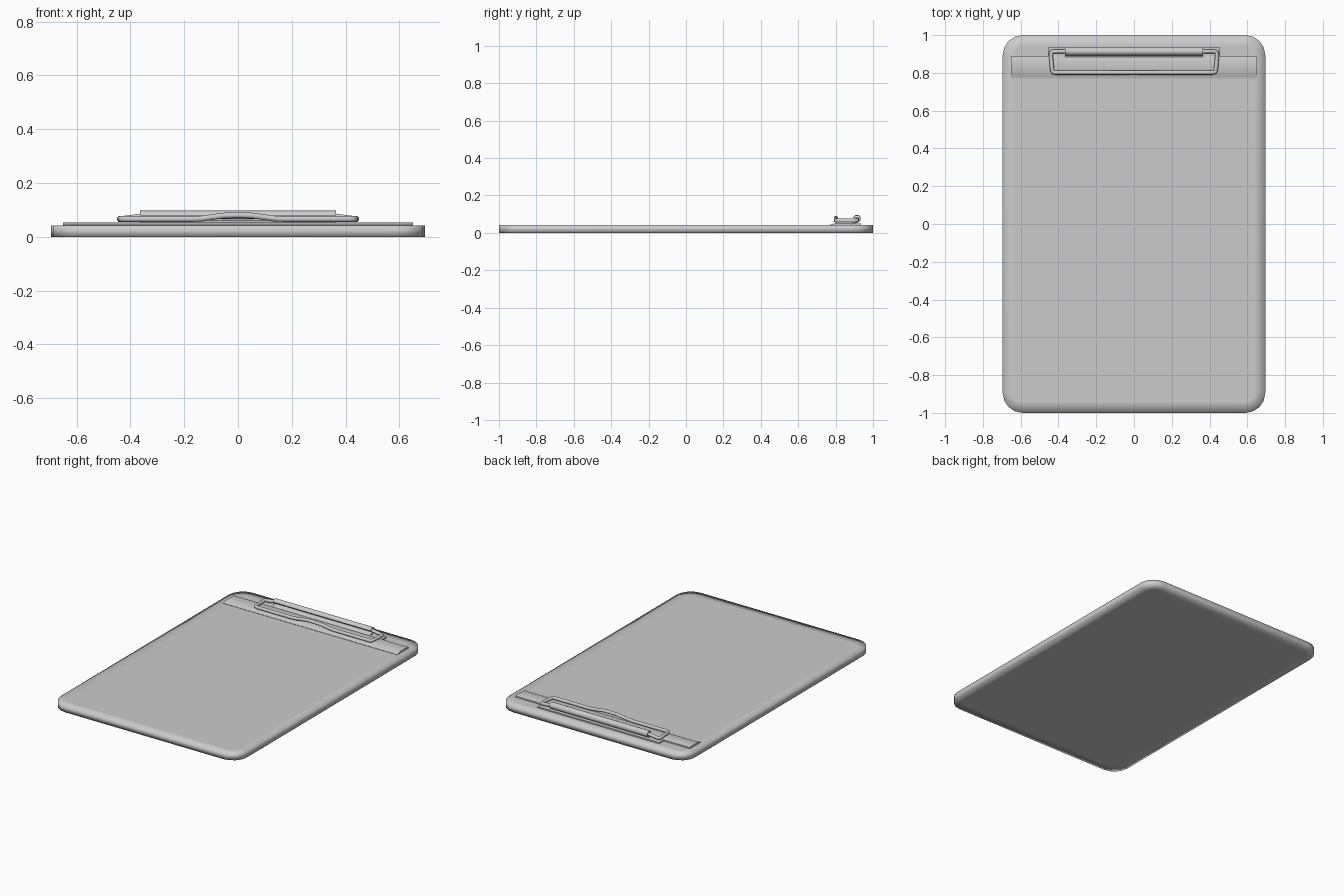
import bpy, bmesh, math
from mathutils import Vector

if "Cube" in bpy.data.objects:
    bpy.data.objects.remove(bpy.data.objects["Cube"])


def finish(bm, name, angle=None):
    bmesh.ops.recalc_face_normals(bm, faces=bm.faces[:])
    mesh = bpy.data.meshes.new(name)
    bm.to_mesh(mesh)
    bm.free()
    for p in mesh.polygons:
        p.use_smooth = True
    ob = bpy.data.objects.new(name, mesh)
    bpy.context.collection.objects.link(ob)
    if angle is not None:
        bpy.ops.object.select_all(action='DESELECT')
        ob.select_set(True)
        bpy.context.view_layer.objects.active = ob
        bpy.ops.object.shade_smooth_by_angle(angle=math.radians(angle))
    return ob


def extrude_profile(name, pts, half_width, angle):
    """Closed (y, z) profile extruded symmetrically along x."""
    bm = bmesh.new()
    face = bm.faces.new([bm.verts.new((-half_width, y, z)) for y, z in pts])
    ext = bmesh.ops.extrude_face_region(bm, geom=[face])
    verts = [v for v in ext['geom'] if isinstance(v, bmesh.types.BMVert)]
    bmesh.ops.translate(bm, verts=verts, vec=(2 * half_width, 0, 0))
    return finish(bm, name, angle)


# Board: rounded rectangle, softly shaded toward its rim
bm = bmesh.new()
W, L, R, T = 0.695, 1.0, 0.105, 0.042
outline = []
for q, (sx, sy) in enumerate(((1, 1), (-1, 1), (-1, -1), (1, -1))):
    for i in range(5):
        a = math.radians(90 * q + 22.5 * i)
        outline.append((sx * (W - R) + R * math.cos(a), sy * (L - R) + R * math.sin(a)))
bottom = bm.faces.new([bm.verts.new((x, y, 0)) for x, y in outline])
top = bm.faces.new([bm.verts.new((x, y, T)) for x, y in outline])
n = len(outline)
b, t = bottom.verts[:], top.verts[:]
for i in range(n):
    j = (i + 1) % n
    bm.faces.new((b[i], b[j], t[j], t[i]))
bmesh.ops.recalc_face_normals(bm, faces=bm.faces[:])
bmesh.ops.inset_individual(bm, faces=[top, bottom], thickness=0.06)
finish(bm, "board")

# Clamp plate with a sloping front lip
extrude_profile("clamp_plate", [(0.770, 0.040), (0.770, 0.044), (0.785, 0.047), (0.800, 0.054),
                                (0.880, 0.054), (0.887, 0.051), (0.887, 0.040)], 0.65, 40)

# Hinge foot behind the plate
extrude_profile("hinge_foot", [(0.885, 0.040), (0.885, 0.050), (0.935, 0.050), (0.935, 0.040)], 0.455, 30)

# Hinge barrel: sheet curled round the wire
cy, cz, ro, ri = 0.914, 0.076, 0.021, 0.015
arc = [math.radians(-80 + 250 * i / 12) for i in range(13)]
curl = [(cy + ro * math.cos(a), cz + ro * math.sin(a)) for a in arc]
curl += [(cy + ri * math.cos(a), cz + ri * math.sin(a)) for a in reversed(arc)]
curl += [(0.900, 0.060), (0.885, 0.052), (0.900, 0.049)]
extrude_profile("hinge_barrel", curl, 0.365, 40)

# Wire clip: closed loop with a raised thumb arch at the front
half = [(0.0, 0.801, 0.080), (0.05, 0.801, 0.079), (0.09, 0.801, 0.074), (0.13, 0.801, 0.068),
        (0.17, 0.801, 0.066), (0.415, 0.801, 0.066), (0.428, 0.804, 0.066), (0.434, 0.813, 0.066),
        (0.440, 0.897, 0.066), (0.437, 0.909, 0.066), (0.427, 0.914, 0.067),
        (0.38, 0.914, 0.073), (0.36, 0.914, 0.076)]
path = half + [(-x, y, z) for x, y, z in reversed(half[1:])]
path = [Vector(p) for p in path]
bm = bmesh.new()
SIDES, RAD = 10, 0.011
rings = []
for i, p in enumerate(path):
    tan = (path[(i + 1) % len(path)] - path[i - 1]).normalized()
    side = tan.cross(Vector((0, 0, 1))).normalized()
    up = side.cross(tan)
    rings.append([bm.verts.new(p + RAD * (side * math.cos(a) + up * math.sin(a)))
                  for a in (2 * math.pi * k / SIDES for k in range(SIDES))])
for i, ring in enumerate(rings):
    nxt = rings[(i + 1) % len(rings)]
    for k in range(SIDES):
        m = (k + 1) % SIDES
        bm.faces.new((ring[k], ring[m], nxt[m], nxt[k]))
finish(bm, "wire_clip", 60)
